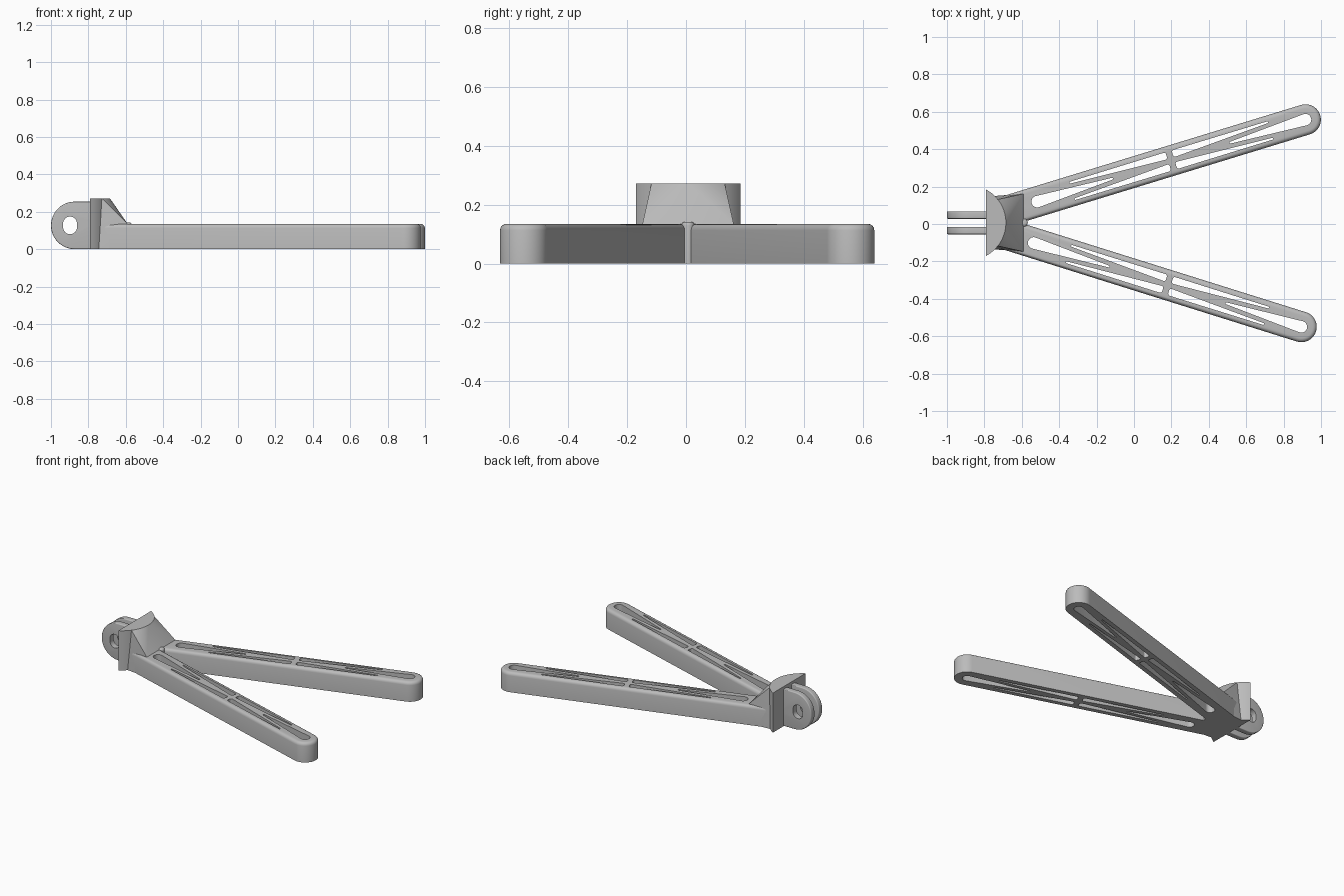
import bpy, bmesh
from math import cos, sin, pi, radians
from mathutils import Matrix, Vector

if "Cube" in bpy.data.objects:
    bpy.data.objects.remove(bpy.data.objects["Cube"])

grey = bpy.data.materials.new("light grey")
grey.use_nodes = True
grey.diffuse_color = (0.5, 0.5, 0.5, 1)
grey.node_tree.nodes["Principled BSDF"].inputs["Base Color"].default_value = grey.diffuse_color

MID_Y = 0.007      # centre plane of the hub
LEG_TOP = 0.135
HUB_TOP = 0.272


def circle(x, y, r, n=32):
    return [(x + r * cos(2 * pi * i / n), y + r * sin(2 * pi * i / n)) for i in range(n)]


def add_hull(bm, points):
    """Add the convex hull of some points, with flat regions merged."""
    part = bmesh.new()
    for p in points:
        part.verts.new(p)
    out = bmesh.ops.convex_hull(part, input=part.verts)
    junk = {g for g in out["geom_interior"] + out["geom_unused"] if isinstance(g, bmesh.types.BMVert)}
    bmesh.ops.delete(part, geom=list(junk), context="VERTS")
    bmesh.ops.dissolve_limit(part, angle_limit=radians(0.5), verts=part.verts, edges=part.edges)
    bmesh.ops.recalc_face_normals(part, faces=part.faces)
    mesh = bpy.data.meshes.new("temporary")
    part.to_mesh(mesh)
    part.free()
    bm.from_mesh(mesh)
    bpy.data.meshes.remove(mesh)


def prism(bm, outline, z0, z1):
    add_hull(bm, [(x, y, z) for x, y in outline for z in (z0, z1)])


def round_edges(bm, test, size):
    edges = [e for e in bm.edges if all(test(v.co) for v in e.verts)]
    bmesh.ops.bevel(bm, geom=edges, offset=size, segments=4, profile=0.5, affect="EDGES")


def make(name, bm, matrix=None):
    mesh = bpy.data.meshes.new(name)
    if matrix:
        bm.transform(matrix)
    bm.to_mesh(mesh)
    bm.free()
    obj = bpy.data.objects.new(name, mesh)
    bpy.context.collection.objects.link(obj)
    mesh.materials.append(grey)
    return obj


def activate(obj):
    bpy.ops.object.select_all(action="DESELECT")
    obj.select_set(True)
    bpy.context.view_layer.objects.active = obj


def cut(obj, cutter):
    cutter.hide_render = True
    mod = obj.modifiers.new("cut", "BOOLEAN")
    mod.operation, mod.solver, mod.object = "DIFFERENCE", "EXACT", cutter
    activate(obj)
    bpy.ops.object.modifier_apply(modifier=mod.name)
    bpy.data.objects.remove(cutter)


def smooth(obj):
    activate(obj)
    bpy.ops.object.shade_smooth_by_angle(angle=radians(30))


# Legs: long bars with a round tip, lightened by tapered slots
def leg(name, tip, degrees):
    half, back, front = 0.082, -0.98, 0.75
    bm = bmesh.new()
    prism(bm, circle(front, 0, half, 48) + [(back, -half), (back, half)], 0, LEG_TOP)
    round_edges(bm, lambda co: co.z > LEG_TOP - 0.001, 0.022)
    place = (Matrix.Translation((tip[0], tip[1], 0)) @ Matrix.Rotation(radians(degrees), 4, "Z")
             @ Matrix.Translation((-front, 0, 0)))
    obj = make(name, bm, place)

    slots = bmesh.new()
    for side in (-1, 1):
        end = circle(side * 0.75, 0, 0.031, 24) + circle(side * 0.33, 0, 0.005, 12)
        prism(slots, end, -0.1, 0.3)
        for flank in (-1, 1):
            wedge = circle(side * 0.55, flank * 0.046, 0.005, 12)
            for t in (0.025, 0.041):
                wedge += circle(side * 0.028, flank * t, 0.011, 16)
            prism(slots, wedge, -0.1, 0.3)
    cut(obj, make(name + "_slots", slots, place))
    smooth(obj)


leg("left_leg", (0.917, 0.558), 17.0)
leg("right_leg", (0.895, -0.55), -17.4)

# Hub: upright block with a flat back and a curved front
radius, back_x, reach = 0.202, -0.79, radians(61.5)
centre_x = -0.685 - radius


def arc(limit, n=24):
    angles = [limit * (2 * i / n - 1) for i in range(n + 1)]
    return [(centre_x + radius * cos(a), MID_Y + radius * sin(a)) for a in angles]


bm = bmesh.new()
prism(bm, arc(reach), 0, HUB_TOP)
smooth(make("hub_block", bm))

# Sloping shoulder from the hub down to the legs
bm = bmesh.new()
points = [(x, y, HUB_TOP) for x, y in arc(radians(38))]
points += [(x, y, 0) for x, y in arc(radians(45))]
for s in (-1, 1):
    for z in (0, LEG_TOP):
        points.append((-0.59, MID_Y + s * 0.155, z))
add_hull(bm, points)
smooth(make("hub_shoulder", bm))

# Rounded web where the legs meet
bm = bmesh.new()
prism(bm, circle(-0.59, MID_Y, 0.022, 20), 0, 0.142)
round_edges(bm, lambda co: co.z > 0.141, 0.012)
smooth(make("leg_web", bm))

# Hinge prongs behind the hub, each with a pivot hole
for name, y0 in (("left_prong", 0.028), ("right_prong", -0.055)):
    y1 = y0 + 0.04
    outline = circle(-0.873, 0.127, 0.127, 48) + [(-0.77, 0), (-0.77, 0.254)]
    bm = bmesh.new()
    add_hull(bm, [(x, y, z) for x, z in outline for y in (y0, y1)])
    for y in (y0, y1):
        round_edges(bm, lambda co: abs(co.y - y) < 0.0005, 0.006)
    prong = make(name, bm)
    hole = bmesh.new()
    rim = circle(-0.898, 0.117, 0.037) + circle(-0.898, 0.137, 0.037)
    add_hull(hole, [(x, y, z) for x, z in rim for y in (y0 - 0.02, y1 + 0.02)])
    cut(prong, make(name + "_hole", hole))
    smooth(prong)
